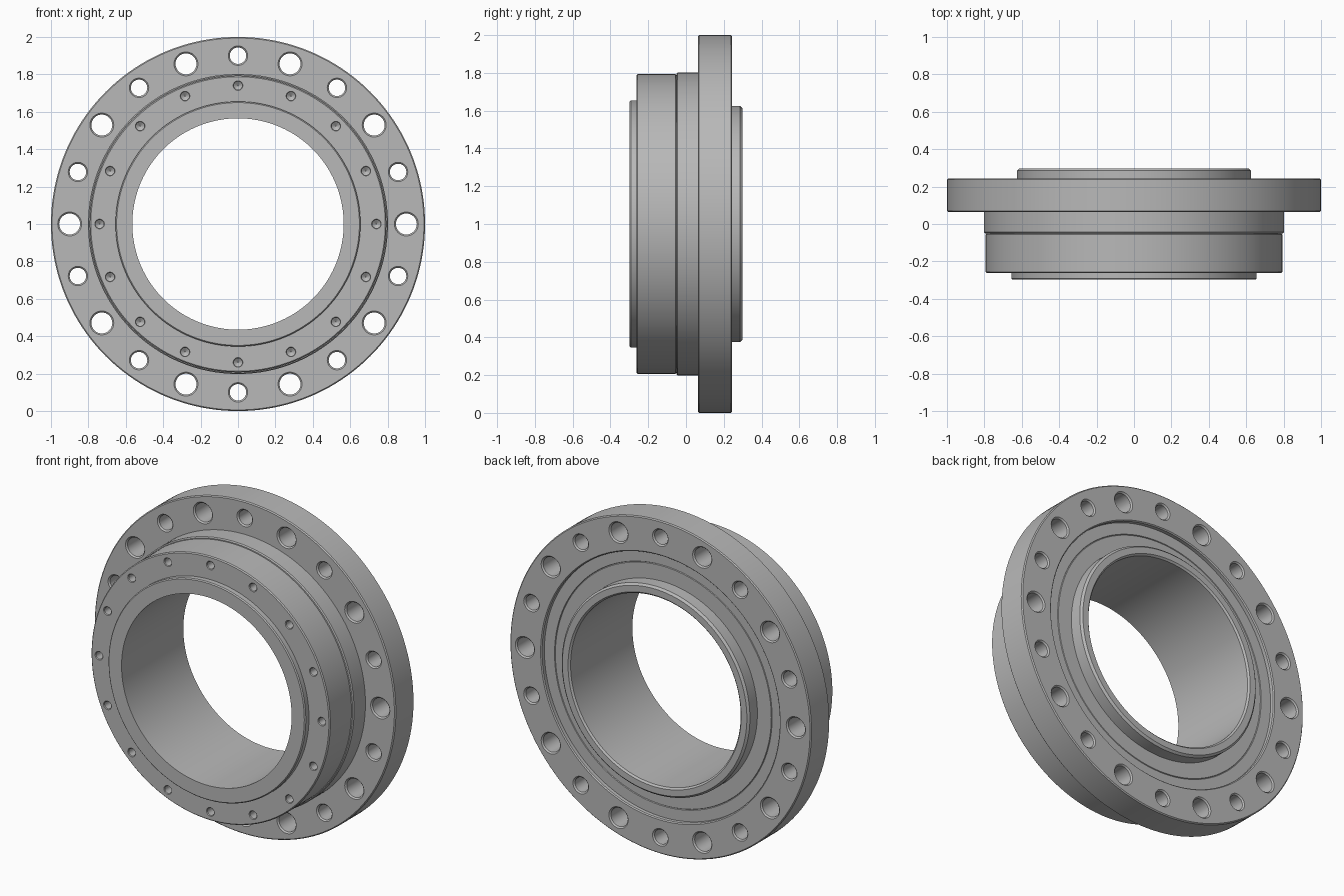
import bpy, bmesh, math

cube = bpy.data.objects.get("Cube")
if cube:
    bpy.data.objects.remove(cube, do_unlink=True)

AXIS_Z = 1.0   # height of the ring's horizontal axis
CH = 0.006     # small edge chamfer


def lathe(bm, profile, segs, cx=0.0, cz=AXIS_Z, closed=True):
    """Turn (radius, y) points around an axis parallel to y."""
    rings = []
    for r, y in profile:
        rings.append([bm.verts.new((cx + r * math.cos(2 * math.pi * i / segs), y,
                                    cz + r * math.sin(2 * math.pi * i / segs)))
                      for i in range(segs)])
    pairs = list(zip(rings, rings[1:]))
    if closed:
        pairs.append((rings[-1], rings[0]))
    else:
        bm.faces.new(rings[0])
        bm.faces.new(rings[-1])
    for a, b in pairs:
        for i in range(segs):
            j = (i + 1) % segs
            bm.faces.new((a[i], a[j], b[j], b[i]))


def finish(bm, name):
    bmesh.ops.recalc_face_normals(bm, faces=bm.faces)
    mesh = bpy.data.meshes.new(name)
    bm.to_mesh(mesh)
    bm.free()
    obj = bpy.data.objects.new(name, mesh)
    bpy.context.collection.objects.link(obj)
    return obj


steel = bpy.data.materials.new("steel grey")
grey = (0.48, 0.48, 0.48, 1.0)
steel.diffuse_color = grey
steel.use_nodes = True
steel.node_tree.nodes["Principled BSDF"].inputs["Base Color"].default_value = grey

# Flanged ring body: front lip, drum, collar, flange, rear recess, rear lip
body = [
    (0.565, -0.298), (0.655 - CH, -0.298), (0.655, -0.298 + CH), (0.655, -0.262),
    (0.793 - CH, -0.262), (0.793, -0.262 + CH), (0.793, -0.05 - CH),
    (0.787, -0.05), (0.802 - CH, -0.05), (0.802, -0.05 + CH), (0.802, 0.064),
    (1.0 - CH, 0.064), (1.0, 0.064 + CH), (1.0, 0.243 - CH), (1.0 - CH, 0.243),
    (0.79 + CH, 0.243), (0.79, 0.243 - CH), (0.79, 0.215),
    (0.723, 0.215), (0.72, 0.21), (0.717, 0.215),
    (0.625, 0.215), (0.625, 0.298 - 0.012), (0.613, 0.298),
    (0.575, 0.298), (0.565, 0.288),
]
bm = bmesh.new()
lathe(bm, body, 160)
ring = finish(bm, "flanged_ring")
ring.data.materials.append(steel)

# Alternating large and small bolt holes through the flange
bm = bmesh.new()
for i in range(20):
    a = math.radians(18 * i)
    r = 0.056 if i % 2 == 0 else 0.044
    wide = r + 0.02
    prof = [(wide, 0.052), (r, 0.072), (r, 0.235), (wide, 0.255)]
    lathe(bm, prof, 32, 0.9 * math.cos(a), AXIS_Z + 0.9 * math.sin(a), closed=False)
flange_holes = finish(bm, "flange_hole_cutter")

# Blind screw holes in the drum's front face
bm = bmesh.new()
for i in range(16):
    a = math.radians(22.5 * i)
    prof = [(0.036, -0.272), (0.022, -0.258), (0.022, -0.18), (0.002, -0.165)]
    lathe(bm, prof, 24, 0.74 * math.cos(a), AXIS_Z + 0.74 * math.sin(a), closed=False)
screw_holes = finish(bm, "screw_hole_cutter")

# Cut the holes, then shade smooth with sharp edges kept
bpy.ops.object.select_all(action='DESELECT')
bpy.context.view_layer.objects.active = ring
ring.select_set(True)
for cutter in (flange_holes, screw_holes):
    cutter.data.materials.append(steel)
    cutter.hide_render = True
    mod = ring.modifiers.new("cut", 'BOOLEAN')
    mod.operation = 'DIFFERENCE'
    mod.solver = 'EXACT'
    mod.object = cutter
    bpy.ops.object.modifier_apply(modifier=mod.name)
    bpy.data.objects.remove(cutter, do_unlink=True)
bpy.ops.object.shade_smooth_by_angle(angle=math.radians(25))
